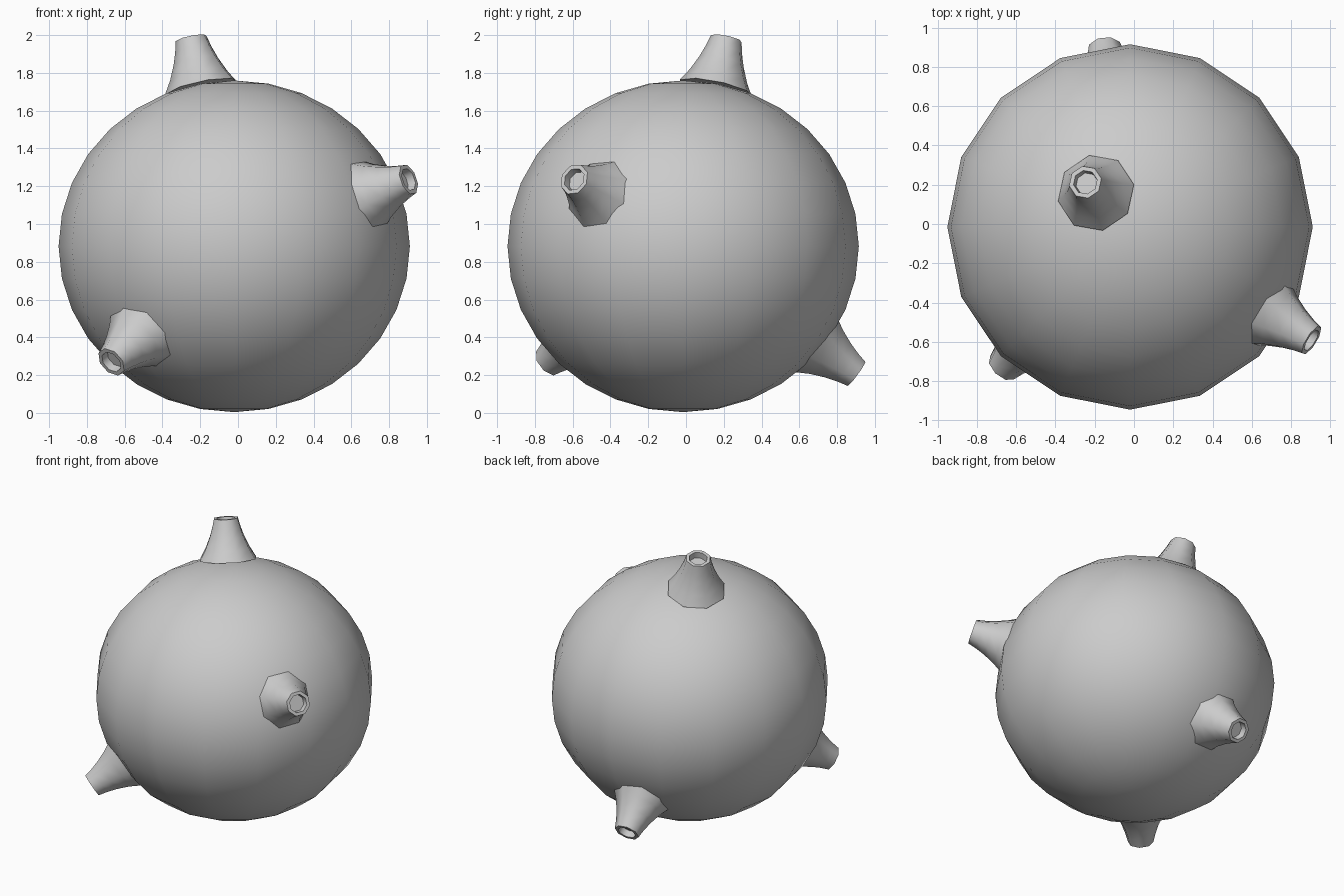
import bpy, bmesh, math
from mathutils import Vector, Matrix

if "Cube" in bpy.data.objects:
    bpy.data.objects.remove(bpy.data.objects["Cube"])

CENTRE = Vector((-0.02, -0.015, 0.882))

# Slightly flattened round body
bpy.ops.mesh.primitive_uv_sphere_add(segments=16, ring_count=16, radius=1, location=CENTRE)
body = bpy.context.object
body.name = "body"
body.scale = (0.93, 0.93, 0.878)
bpy.ops.object.transform_apply(location=False, rotation=False, scale=True)
bpy.ops.object.shade_smooth()

# Flared nozzle profile: (radius, distance from body centre), ending in a recessed floor
PROFILE = [(0.20, 0.87), (0.158, 0.94), (0.122, 1.02), (0.10, 1.085), (0.085, 1.145),
           (0.062, 1.145), (0.058, 1.10)]
SIDES = 8


def nozzle(name, tip, ref, turn=0.0):
    """Eight-sided nozzle pointing from the body centre to tip; ref points at a corner."""
    z = (Vector(tip) - CENTRE).normalized()
    x = Vector(ref)
    x = (x - z * x.dot(z)).normalized()
    rot = Matrix((x, z.cross(x), z)).transposed()
    bm = bmesh.new()
    rings = []
    for r, h in PROFILE:
        rings.append([bm.verts.new(rot @ Vector((
            r * math.cos(turn + math.tau * i / SIDES),
            r * math.sin(turn + math.tau * i / SIDES), h))) for i in range(SIDES)])
    for a, b in zip(rings, rings[1:]):
        for i in range(SIDES):
            j = (i + 1) % SIDES
            bm.faces.new((a[i], a[j], b[j], b[i]))
    bm.faces.new(rings[-1])
    bm.faces.new(rings[0][::-1])
    mesh = bpy.data.meshes.new(name)
    bm.to_mesh(mesh)
    bm.free()
    obj = bpy.data.objects.new(name, mesh)
    obj.location = CENTRE
    bpy.context.collection.objects.link(obj)
    bpy.ops.object.select_all(action='DESELECT')
    obj.select_set(True)
    bpy.context.view_layer.objects.active = obj
    bpy.ops.object.shade_smooth_by_angle(angle=math.radians(50))


# Four nozzles spread around the body
nozzle("top_nozzle", (-0.25, 0.215, 1.99), (1, 0.18, 0))
nozzle("right_nozzle", (0.90, -0.59, 1.235), (0.03, -0.09, -0.175))
nozzle("left_nozzle", (-0.67, -0.73, 0.27), (0.156, -0.05, -0.107))
nozzle("back_nozzle", (-0.15, 0.895, 0.212), (1, 0, 0), math.pi / 8)
